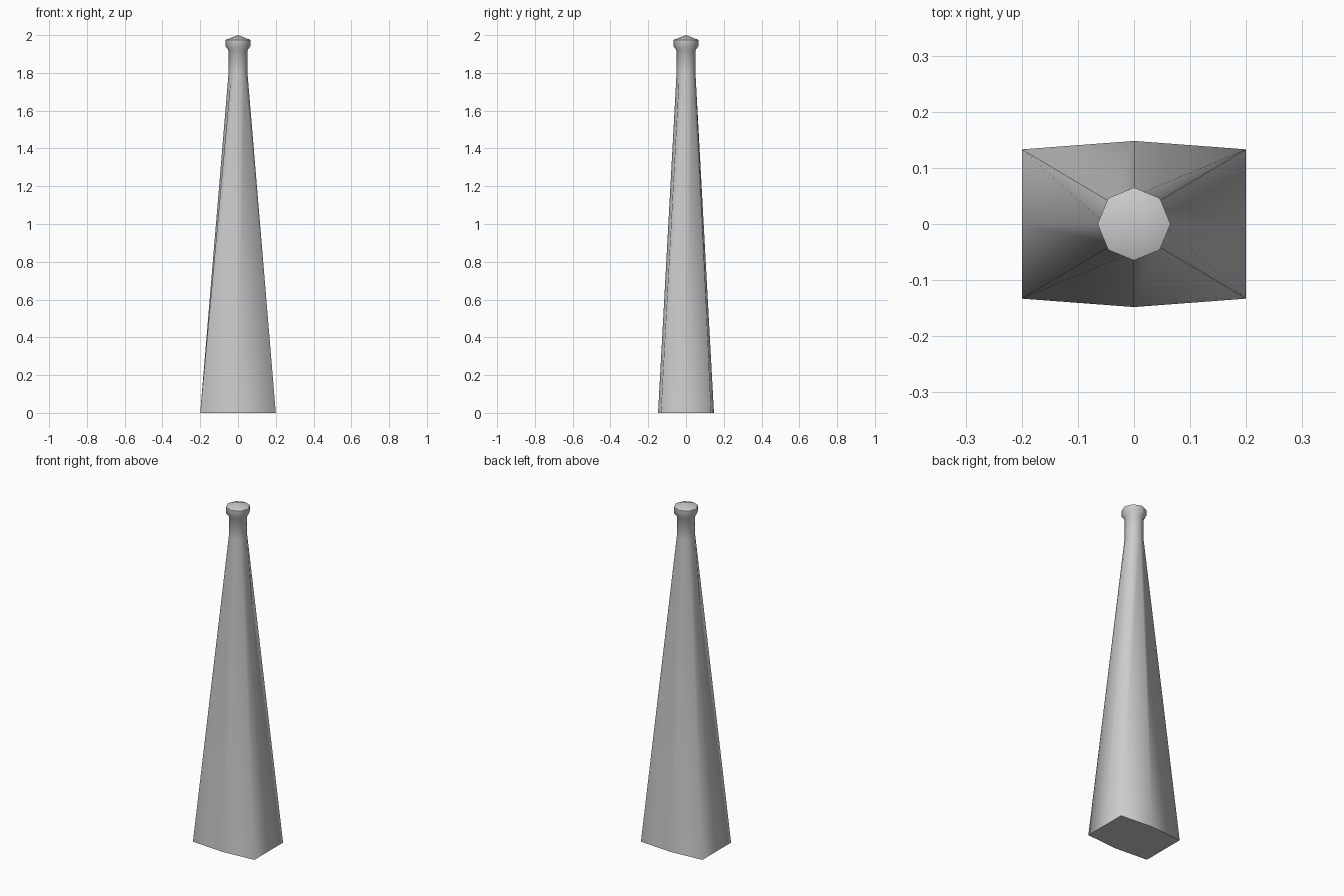
import bpy, bmesh
from math import cos, sin, pi

cube = bpy.data.objects.get("Cube")
if cube:
    bpy.data.objects.remove(cube, do_unlink=True)

SIDES = 8


def octagon(radius, z):
    return [(radius * cos(i * pi / 4), radius * sin(i * pi / 4), z) for i in range(SIDES)]


# Foot outline: a rectangle with slightly bowed front and back
foot = [(0.2, 0, 0), (0.2, 0.133, 0), (0, 0.148, 0), (-0.2, 0.133, 0),
        (-0.2, 0, 0), (-0.2, -0.133, 0), (0, -0.148, 0), (0.2, -0.133, 0)]

# Tapered shaft, neck and flared rim
sections = [foot, octagon(0.05, 1.8), octagon(0.05, 1.92),
            octagon(0.065, 1.94), octagon(0.065, 1.975)]

bm = bmesh.new()
rings = [[bm.verts.new(p) for p in section] for section in sections]
for lower, upper in zip(rings, rings[1:]):
    for i in range(SIDES):
        j = (i + 1) % SIDES
        bm.faces.new((lower[i], lower[j], upper[j]))
        bm.faces.new((lower[i], upper[j], upper[i]))

# Flat underside and shallow pointed cap
bm.faces.new(reversed(rings[0]))
apex = bm.verts.new((0, 0, 2))
for i in range(SIDES):
    bm.faces.new((rings[-1][i], rings[-1][(i + 1) % SIDES], apex))

# Smooth all round, crisp at the foot and cap edges
for face in bm.faces:
    face.smooth = True
for ring in (rings[0], rings[-1]):
    for i in range(SIDES):
        bm.edges.get((ring[i], ring[(i + 1) % SIDES])).smooth = False

mesh = bpy.data.meshes.new("tapered_post")
bm.to_mesh(mesh)
bm.free()
post = bpy.data.objects.new("tapered_post", mesh)
bpy.context.collection.objects.link(post)

# Plain grey
grey = bpy.data.materials.new("plain_grey")
grey.use_nodes = True
color = (0.6, 0.6, 0.6, 1)
grey.diffuse_color = color
grey.node_tree.nodes["Principled BSDF"].inputs["Base Color"].default_value = color
mesh.materials.append(grey)
